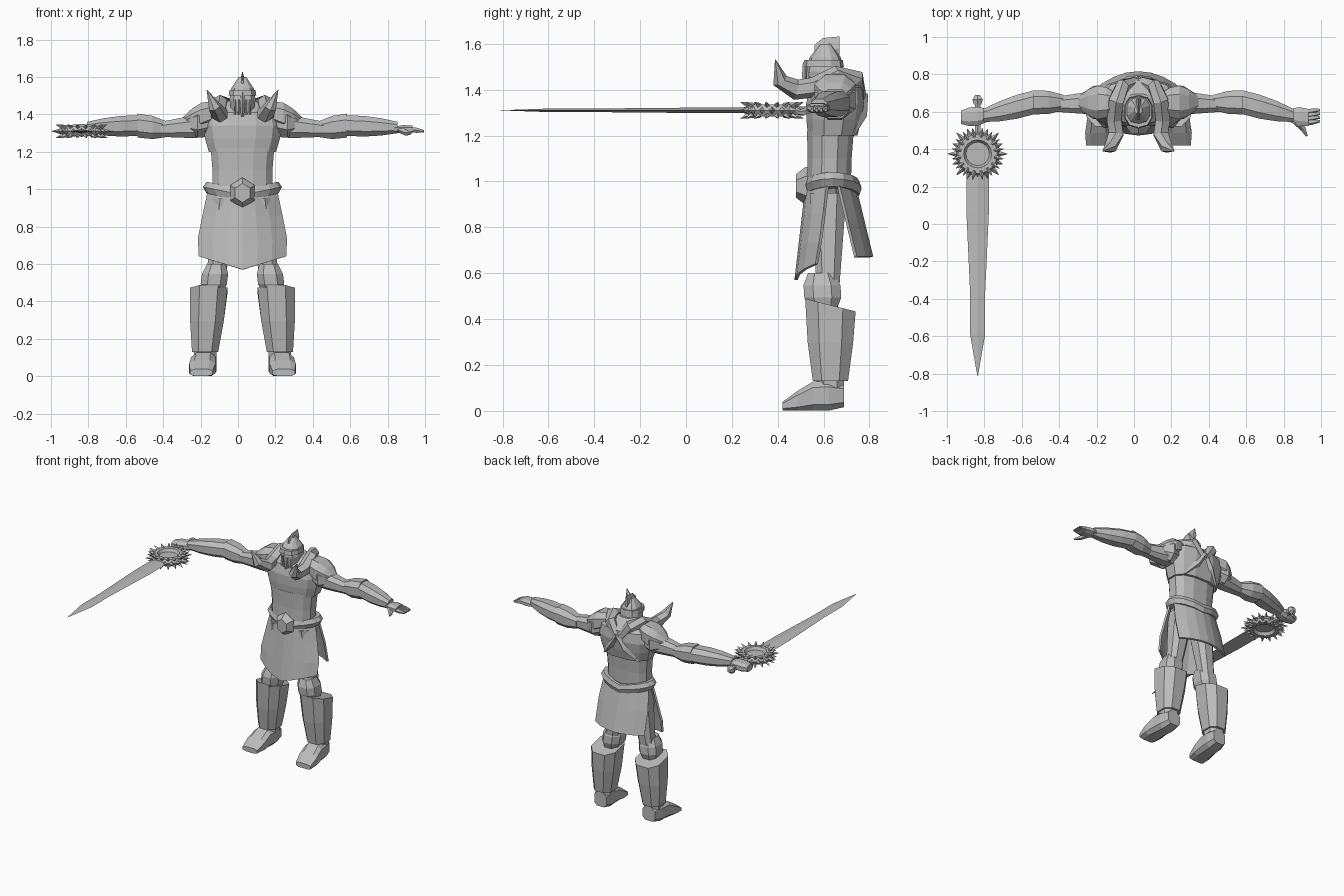
import bpy, bmesh
from math import sin, cos, pi, copysign
from mathutils import Vector

if "Cube" in bpy.data.objects:
    bpy.data.objects.remove(bpy.data.objects["Cube"], do_unlink=True)

grey = (.5, .5, .5, 1)
steel = bpy.data.materials.new("steel_grey")
steel.use_nodes = True
steel.diffuse_color = grey
steel.node_tree.nodes["Principled BSDF"].inputs["Base Color"].default_value = grey

BODY_X = .024  # body centre line
LEFT, RIGHT = 1, -1


def build(name, parts, side=LEFT):
    """Merge (points, faces) parts into one flat-shaded object, mirrored for the right."""
    mesh_data = bmesh.new()
    for points, faces in parts:
        verts = [mesh_data.verts.new((BODY_X + side * x, y, z)) for x, y, z in points]
        for face in faces:
            mesh_data.faces.new([verts[index] for index in face])
    bmesh.ops.recalc_face_normals(mesh_data, faces=mesh_data.faces)
    mesh = bpy.data.meshes.new(name)
    mesh_data.to_mesh(mesh)
    mesh_data.free()
    mesh.materials.append(steel)
    part = bpy.data.objects.new(name, mesh)
    bpy.context.collection.objects.link(part)
    return part


def pair(name, *parts):
    build("left_" + name, parts, LEFT)
    build("right_" + name, parts, RIGHT)


def skin(rings, sides):
    """Join rings of points with quads and cap both ends."""
    last = (len(rings) - 1) * sides
    faces = [list(range(sides)), list(range(last, last + sides))]
    for base in range(0, last, sides):
        for i in range(sides):
            j = (i + 1) % sides
            faces.append([base + i, base + j, base + sides + j, base + sides + i])
    return [point for ring in rings for point in ring], faces


def limb(axis, start, end, radii, ratio=1, sides=8, power=.8):
    """Evenly spaced rounded-box sections along a world axis; ratio scales the second radius."""
    start, end = Vector(start), Vector(end)
    phase = pi / sides if sides > 4 else 0
    norm = cos(phase) ** power
    across = {"x": ("y", "z"), "y": ("x", "z"), "z": ("x", "y")}[axis]
    rings = []
    for k, radius in enumerate(radii):
        ring = []
        for i in range(sides):
            angle = phase + 2 * pi * i / sides
            point = start.lerp(end, k / (len(radii) - 1))
            for name, wave, size in zip(across, (cos(angle), sin(angle)), (radius, radius * ratio)):
                offset = copysign(abs(wave) ** power, wave) * size / norm
                setattr(point, name, getattr(point, name) + offset)
            ring.append(point)
        rings.append(ring)
    return skin(rings, sides)


def tube(path, radii, sides=6, reference=(1, 0, 0)):
    """Tapered tube along a path."""
    path = [Vector(point) for point in path]
    rings = []
    for k, (point, radius) in enumerate(zip(path, radii)):
        along = (path[min(k + 1, len(path) - 1)] - path[max(k - 1, 0)]).normalized()
        out = along.cross(Vector(reference)).normalized()
        up = out.cross(along)
        angles = [2 * pi * i / sides for i in range(sides)]
        rings.append([point + radius * (out * cos(a) + up * sin(a)) for a in angles])
    return skin(rings, sides)


def ring(name, location, major, minor):
    bpy.ops.mesh.primitive_torus_add(major_segments=16, minor_segments=6, major_radius=major,
                                     minor_radius=minor, location=location)
    part = bpy.context.object
    part.name = name
    part.data.materials.append(steel)
    for polygon in part.data.polygons:
        polygon.use_smooth = False
    return part


def skirt(name, top, bottom, widths, bend, point_drop=0, columns=7):
    """Curved cloth panel hanging from top (y, z) to bottom (y, z)."""
    top, bottom = Vector(top), Vector(bottom)
    points, faces = [], []
    for row, width in enumerate(widths):
        fall = row / (len(widths) - 1)
        y, z = top.lerp(bottom, fall)
        for column in range(columns):
            u = 2 * column / (columns - 1) - 1
            points.append((width * u, y + bend * u * u, z + point_drop * abs(u) * fall ** 3))
            if row and column:
                here = row * columns + column
                faces.append((here, here - 1, here - columns - 1, here - columns))
    cloth = build(name, [(points, faces)]).modifiers.new("thickness", "SOLIDIFY")
    cloth.thickness = .014
    cloth.offset = 0


# Torso: waist under a wider chest plate
build("waist", [limb("z", (0, .62, .86), (0, .63, 1.22), (.1, .16, .16, .17), .6, sides=12)])
build("chest_plate", [limb("z", (0, .64, 1.2), (0, .66, 1.48), (.18, .2, .21, .19, .06), .6, sides=12)])

# Belt sagging at the front, with its buckle
belt = ring("belt", (BODY_X, .64, .97), .175, .036)
for vert in belt.data.vertices:
    vert.co.z += abs(vert.co.x) / 5
    vert.co.y *= .6
build("buckle", [limb("y", (0, .56, .98), (0, .48, .98), (.065, .065, .04), 1.1, sides=6, power=1)])

# Skirt panels
skirt("front_skirt", (.53, 1), (.48, .57), (.18, .21, .235, .23), .09, point_drop=.07)
skirt("back_skirt", (.73, 1), (.81, .67), (.18, .2, .2), -.07)

# Helmet with brow band, visor bars and crest
build("helmet", [limb("z", (0, .6, 1.36), (0, .61, 1.6), (.05, .06, .07, .06, .02), 1.1, sides=10)])
build("brow_band", [limb("z", (0, .6, 1.5), (0, .6, 1.53), (.074, .07), 1.15, sides=10)])
bars = [tube([(x, .525 + abs(x) / 3, z) for z in (1.4, 1.48)], (.006, .006), sides=4)
        for x in (-.04, -.02, .02, .04)]
nose_guard = tube([(0, .53, 1.39), (0, .52, 1.46), (0, .52, 1.52)], (.008, .014, .01), sides=4)
build("visor", bars + [nose_guard])
build("crest", [limb("y", (0, .56, 1.57), (0, .67, 1.58), (.006, .013, .013, .013), 4, sides=4)])

# Horned collar sweeping over the shoulders, and crossed back straps
pair("collar_horn", tube(
    [(0, .76, 1.35), (.08, .74, 1.45), (.12, .66, 1.46), (.13, .56, 1.41),
     (.12, .48, 1.4), (.15, .41, 1.44), (.19, .39, 1.53)],
    (.03, .04, .045, .045, .045, .035, .002)))
pair("back_strap", tube([(0, .76, 1.38), (.06, .76, 1.29), (.14, .73, 1.2)], (.035, .03, .005), sides=4))

# Shoulder armour
pair("shoulder_pad",
     limb("x", (.12, .65, 1.42), (.32, .65, 1.36), (.05, .08, .09, .07, .03), .8),
     limb("x", (.18, .65, 1.36), (.3, .65, 1.35), (.07, .09, .05), .85))

# Arms and hands
pair("upper_arm", limb("x", (.18, .65, 1.34), (.44, .64, 1.32), (.06, .06, .05, .04)))
pair("forearm",
     limb("x", (.4, .65, 1.32), (.56, .65, 1.34), (.04, .062, .064)),
     limb("x", (.56, .65, 1.34), (.83, .58, 1.33), (.064, .064, .054, .035), .86))
palm = limb("x", (.81, .58, 1.32), (.91, .57, 1.32), (.035, .05, .045), .45)
thumb = tube([(.84, .55, 1.32), (.88, .51, 1.3), (.9, .47, 1.3)], (.018, .016, .006), sides=5)
fingers = [limb("x", (.89, y, 1.32), (.97, y + .01, 1.31), (.013, .012, .006), sides=5)
           for y in (.54, .56, .58, .6)]
build("left_hand", [palm, thumb] + fingers)
build("right_fist", [limb("x", (.81, .58, 1.32), (.95, .57, 1.31), (.035, .05, .05, .035), .65)], RIGHT)

# Legs
pair("thigh", limb("z", (.08, .62, .95), (.14, .62, .55), (.08, .07, .06, .05)))
pair("knee", limb("z", (.16, .6, .44), (.14, .59, .6), (.05, .07, .07, .05), 1.15))
points, faces = limb("z", (.2, .63, .13), (.18, .63, .46), (.07, .09, .1), 1.1)
for point in points:
    if point.z > .4:
        point.z -= (point.y - .63) / 4
pair("shin_guard", (points, faces))
pair("ankle", limb("z", (.2, .63, .1), (.2, .63, .14), (.06, .06)))
points, faces = limb("y", (.2, .69, .065), (.22, .42, .065), (.05, .065, .065, .07, .06), power=.6)
for point in points:
    point.z = max(0, point.z) * min(1, (point.y - .36) * 5)
pair("foot", (points, faces))

# Sword: blade, grip, pommel and a dished ring guard
SWORD_X, SWORD_Z, GUARD_Y = .86, 1.31, .375


def sword_part(name, start, end, radii, **shape):
    path = [(SWORD_X, y, SWORD_Z) for y in (start, end)]
    build("sword_" + name, [limb("y", *path, radii, **shape)], RIGHT)


sword_part("blade", .28, -.81, (.06, .06, .05, .04, .04, .002), ratio=.2, sides=4, power=1)
sword_part("grip", .48, .65, (.015, .015), sides=6)
sword_part("pommel", .64, .69, (.02, .028, .012), sides=6)
ring("sword_guard", (BODY_X - SWORD_X, GUARD_Y, SWORD_Z), .09, .03)
dish = [(SWORD_X, GUARD_Y, SWORD_Z + rise) for rise in (-.005, .005)]
build("guard_dish", [limb("z", *dish, (.07, .07), sides=16, power=1)], RIGHT)


def spike(turn, rise, inner, outer, size):
    angle = turn * pi / 8
    ends = [(SWORD_X + reach * cos(angle), GUARD_Y + reach * sin(angle), SWORD_Z + height)
            for reach, height in ((inner, rise / 2), (outer, rise))]
    return tube(ends, (size, .001), sides=4, reference=(0, 0, 1))


spikes = []
for turn in range(16):
    spikes.append(spike(turn, 0, .1, .145 if turn % 2 else .16, .02))
    for rise in (-.036, .036):
        spikes.append(spike(turn + .5, rise, .095, .14, .015))
build("guard_spikes", spikes, RIGHT)
